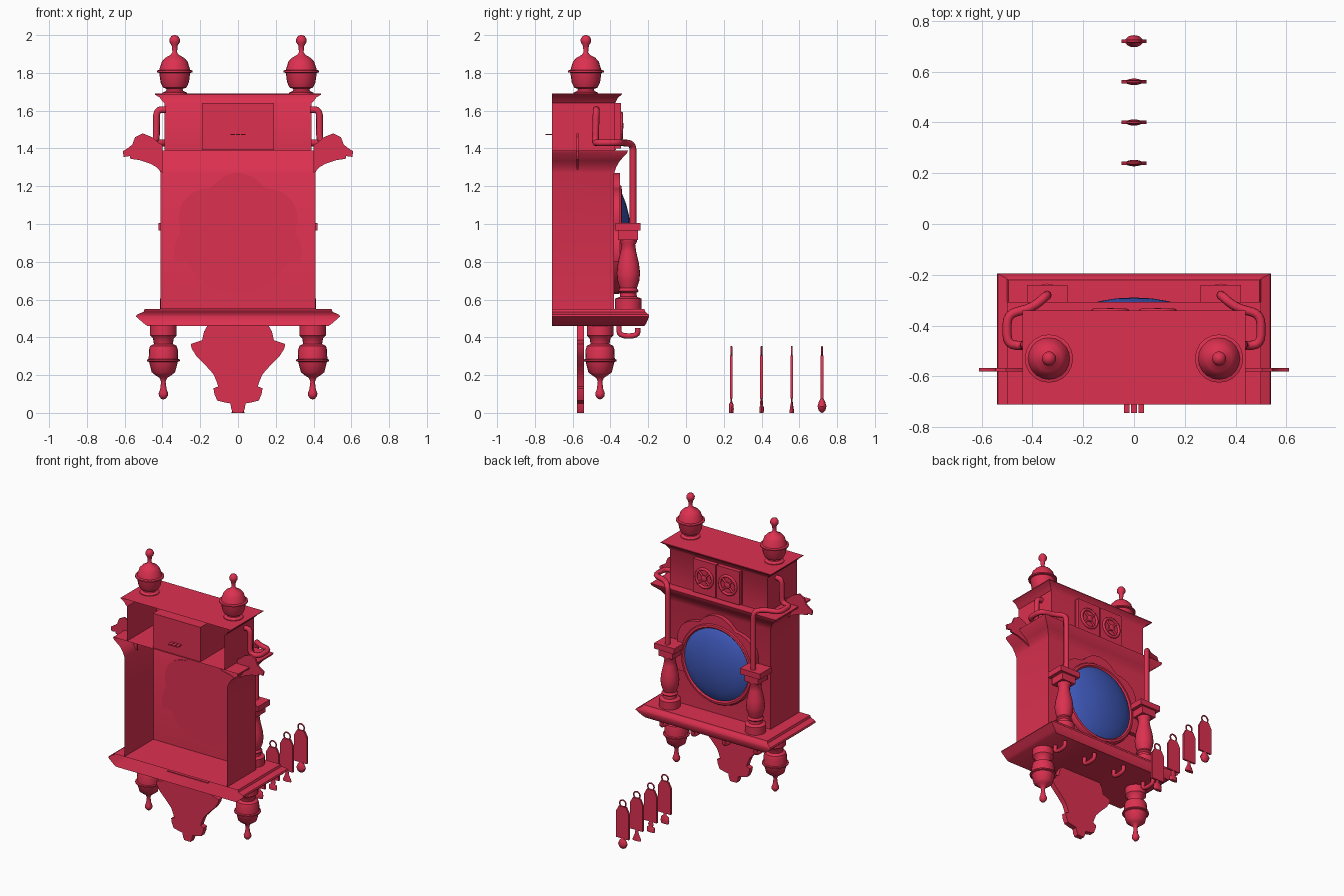
import bpy, bmesh
from math import sin, cos, pi, radians
from mathutils import Vector

if "Cube" in bpy.data.objects:
    bpy.data.objects.remove(bpy.data.objects["Cube"])

mat_red = bpy.data.materials.new("red_paint")
mat_red.diffuse_color = (0.72, 0.03, 0.08, 1)
mat_red.use_nodes = True
mat_red.node_tree.nodes["Principled BSDF"].inputs["Base Color"].default_value = mat_red.diffuse_color
mat_blue = bpy.data.materials.new("blue_glass")
mat_blue.diffuse_color = (0.05, 0.1, 0.5, 1)
mat_blue.use_nodes = True
mat_blue.node_tree.nodes["Principled BSDF"].inputs["Base Color"].default_value = mat_blue.diffuse_color


def finish(name, bm, mat=mat_red, angle=40, normals=True):
    if normals:
        bmesh.ops.recalc_face_normals(bm, faces=bm.faces)
    me = bpy.data.meshes.new(name)
    bm.to_mesh(me)
    bm.free()
    ob = bpy.data.objects.new(name, me)
    bpy.context.collection.objects.link(ob)
    me.materials.append(mat)
    bpy.ops.object.select_all(action='DESELECT')
    ob.select_set(True)
    bpy.context.view_layer.objects.active = ob
    bpy.ops.object.shade_smooth_by_angle(angle=radians(angle))
    return ob


def lathe(name, prof, loc, n=20, axis='z', mat=mat_red, sy=1.0):
    """Turn (radius, height) points around the z or y axis."""
    bm = bmesh.new()
    rings = []
    for r, h in prof:
        ring = []
        for i in range(n):
            a = 2 * pi * i / n
            p = (r * cos(a), r * sin(a) * sy, h) if axis == 'z' else (r * cos(a), h, r * sin(a))
            ring.append(bm.verts.new(Vector(p) + Vector(loc)))
        rings.append(ring)
    for a, b in zip(rings, rings[1:]):
        for i in range(n):
            j = (i + 1) % n
            bm.faces.new((a[i], a[j], b[j], b[i]))
    bm.faces.new(rings[0])
    bm.faces.new(rings[-1])
    return finish(name, bm, mat)


def shell(name, rows, bottom=False, top=False, back=-0.71):
    """Three-sided case, open at the back, from (half width, front y, z) rows."""
    bm = bmesh.new()
    rings = [[bm.verts.new(p) for p in ((x, back, z), (x, y, z), (-x, y, z), (-x, back, z))]
             for x, y, z in rows]
    for a, b in zip(rings, rings[1:]):
        for i in range(3):
            bm.faces.new((a[i], a[i + 1], b[i + 1], b[i]))
    if bottom:
        bm.faces.new(rings[0][::-1])
    if top:
        bm.faces.new(rings[-1])
    return finish(name, bm, normals=False)


def plate(name, pts, y0, y1):
    """Outline in x, z extruded from y0 to y1."""
    bm = bmesh.new()
    f = bm.faces.new([bm.verts.new((x, y0, z)) for x, z in pts])
    ext = bmesh.ops.extrude_face_region(bm, geom=[f])
    bmesh.ops.translate(bm, vec=(0, y1 - y0, 0),
                        verts=[v for v in ext['geom'] if isinstance(v, bmesh.types.BMVert)])
    return finish(name, bm)


def box(name, x0, x1, y0, y1, z0, z1):
    return plate(name, [(x0, z0), (x1, z0), (x1, z1), (x0, z1)], y0, y1)


def tube(name, pts, r, bend=0.04):
    """Round tube along a path with rounded corners."""
    pts = [Vector(p) for p in pts]
    path = [pts[0]]
    for a, b, c in zip(pts, pts[1:], pts[2:]):
        p = b + (a - b).normalized() * min(bend, (a - b).length * 0.49)
        q = b + (c - b).normalized() * min(bend, (c - b).length * 0.49)
        for t in (0, 0.25, 0.5, 0.75, 1):
            path.append(p * (1 - t) ** 2 + b * 2 * t * (1 - t) + q * t * t)
    path.append(pts[-1])
    cu = bpy.data.curves.new(name, 'CURVE')
    cu.dimensions = '3D'
    cu.bevel_depth, cu.bevel_resolution, cu.use_fill_caps = r, 2, True
    sp = cu.splines.new('POLY')
    sp.points.add(len(path) - 1)
    for s, p in zip(sp.points, path):
        s.co = (*p, 1)
    cu.materials.append(mat_red)
    ob = bpy.data.objects.new(name, cu)
    bpy.context.collection.objects.link(ob)
    bpy.ops.object.select_all(action='DESELECT')
    ob.select_set(True)
    bpy.context.view_layer.objects.active = ob
    bpy.ops.object.convert(target='MESH')
    bpy.ops.object.shade_smooth_by_angle(angle=radians(50))


def torus(name, loc, R, r, axis_y=True):
    bpy.ops.mesh.primitive_torus_add(location=loc, major_radius=R, minor_radius=r, major_segments=24,
                                     minor_segments=8, rotation=(pi / 2, 0, 0))
    ob = bpy.context.object
    ob.name = name
    ob.data.materials.append(mat_red)
    bpy.ops.object.shade_smooth_by_angle(angle=radians(50))


# cases, all open at the back
shell("base_moulding", [(.48, -.22, .46), (.50, -.21, .475), (.54, -.195, .51), (.535, -.197, .52),
                        (.50, -.215, .535), (.495, -.22, .55)], bottom=True, top=True)
shell("main_case", [(.41, -.38, .55), (.41, -.38, 1.27), (.422, -.37, 1.30), (.445, -.35, 1.335),
                    (.495, -.312, 1.375), (.5, -.307, 1.39)], top=True)
shell("upper_case", [(.39, -.375, 1.39), (.39, -.375, 1.64), (.40, -.37, 1.65), (.415, -.36, 1.67),
                     (.44, -.34, 1.685), (.44, -.34, 1.69)], top=True)

# bird housing with tail and the two vented doors
box("bird_housing", -.19, .19, -.70, -.37, 1.392, 1.64)
for k in (-1, 0, 1):
    box("tail_feather", k * .028 - .011, k * .028 + .011, -.745, -.69, 1.470, 1.476)
for s in (-1, 1):
    cx, cz = s * .094, 1.52
    box("door", cx - .09, cx + .09, -.372, -.345, 1.40, 1.64)
    torus("door_ring", (cx, -.343, cz), .065, .01)
    lathe("door_hub", [(.022, -.35), (.022, -.335), (.008, -.33)], (cx, 0, cz), 12, 'y')
    for a in (pi / 4, 3 * pi / 4):
        dx, dz = .065 * cos(a), .065 * sin(a)
        tube("door_spoke", [(cx - dx, -.341, cz - dz), (cx + dx, -.341, cz + dz)], .007)

# clock face: scalloped crest, bezel, domed glass
crest = []
for i in range(61):
    a = radians(-20 + 220 * i / 60)
    r = .305 + .045 * abs(sin((a - pi / 2) * 3.27 + pi / 2))
    crest.append((r * cos(a), .92 + r * sin(a)))
plate("face_crest", crest, -.385, -.35)
lathe("face_bezel", [(.29, -.385), (.29, -.355), (.28, -.342), (.265, -.34), (.255, -.35)],
      (0, 0, .92), 32, 'y')
lathe("face_glass", [(.26, -.352), (.24, -.338), (.19, -.318), (.13, -.303), (.07, -.293), (.01, -.29)],
      (0, 0, .92), 32, 'y', mat_blue)

# flat hanging drop under the base
half = [(.16, .465), (.18, .43), (.19, .385), (.25, .365), (.245, .34), (.22, .30), (.17, .25), (.13, .205),
        (.115, .17), (.105, .14), (.13, .13), (.125, .10), (.11, .065), (.07, .055), (.04, .05), (.035, .02), (.025, 0)]
plate("bottom_drop", half + [(-x, z) for x, z in reversed(half)], -.577, -.54)

top_finial = [(.065, 1.685), (.065, 1.695), (.045, 1.705), (.042, 1.715), (.062, 1.722), (.075, 1.75), (.082, 1.80),
              (.095, 1.803), (.095, 1.812), (.082, 1.816), (.068, 1.86), (.05, 1.88), (.022, 1.895),
              (.012, 1.91), (.016, 1.945), (.027, 1.962), (.028, 1.978), (.018, 1.995), (.004, 2.0)]
low_finial = [(.07, .465), (.07, .41), (.055, .395), (.05, .365), (.07, .355), (.076, .335), (.078, .285), (.088, .282),
              (.088, .274), (.076, .27), (.062, .215), (.04, .198), (.02, .185), (.012, .165),
              (.017, .125), (.025, .105), (.024, .09), (.012, .075), (.003, .072)]
column = [(.07, .55), (.07, .605), (.045, .615), (.043, .635), (.055, .645), (.045, .66), (.058, .70), (.062, .74),
          (.056, .79), (.042, .85), (.036, .89), (.045, .905), (.045, .92)]
leaf = [(.40, 1.27), (.43, 1.30), (.465, 1.32), (.52, 1.338), (.57, 1.345), (.572, 1.36), (.605, 1.355),
        (.61, 1.385), (.585, 1.40), (.56, 1.42), (.545, 1.46), (.505, 1.48), (.455, 1.46), (.42, 1.43), (.40, 1.42)]

for s in (-1, 1):
    lathe("top_finial", top_finial, (s * .335, -.53, 0))
    lathe("lower_finial", low_finial, (s * .395, -.455, 0))
    # front column with square cap
    cx = s * .342
    lathe("column", column, (cx, -.305, 0))
    box("column_neck", cx - .055, cx + .055, -.36, -.255, .915, .965)
    box("column_cap", cx - .08, cx + .08, -.372, -.24, .965, 1.005)
    # bent pipe from the column to the upper case
    tube("side_pipe", [(cx, -.28, 1.0), (cx, -.28, 1.425), (s * .40, -.33, 1.43), (s * .50, -.355, 1.43),
                       (s * .50, -.475, 1.43), (s * .432, -.48, 1.43), (s * .432, -.475, 1.605),
                       (s * .38, -.475, 1.605)], .018)
    plate("side_leaf", [(s * x, z) for x, z in leaf], -.58, -.568)

# key hooks under the base
for x in (-.375, -.125, .125, .375):
    tube("key_hook", [(x, -.355, .465), (x, -.355, .407), (x, -.255, .407), (x, -.255, .45)], .014, .05)

# row of hanging key tags with differently shaped ends
ends = [
    [(.03, 0), (.034, .02), (.03, .045), (.012, .06), (.012, .08)],
    [(.03, 0), (.032, .03), (.016, .04), (.022, .055), (.01, .08)],
    [(.034, 0), (.032, .01), (.014, .05), (.012, .08)],
    [(.004, 0), (.024, .01), (.035, .035), (.024, .06), (.01, .08)],
]
for i, prof in enumerate(ends):
    y = .24 + .16 * i
    plate("key_tag", [(-.05, .075), (.05, .075), (.05, .265), (.028, .305), (-.028, .305), (-.05, .265)],
          y - .007, y + .007)
    torus("tag_ring", (0, y, .325), .025, .005)
    lathe("tag_end", prof, (0, y, 0), 16, sy=.68 if i == 3 else .38)
